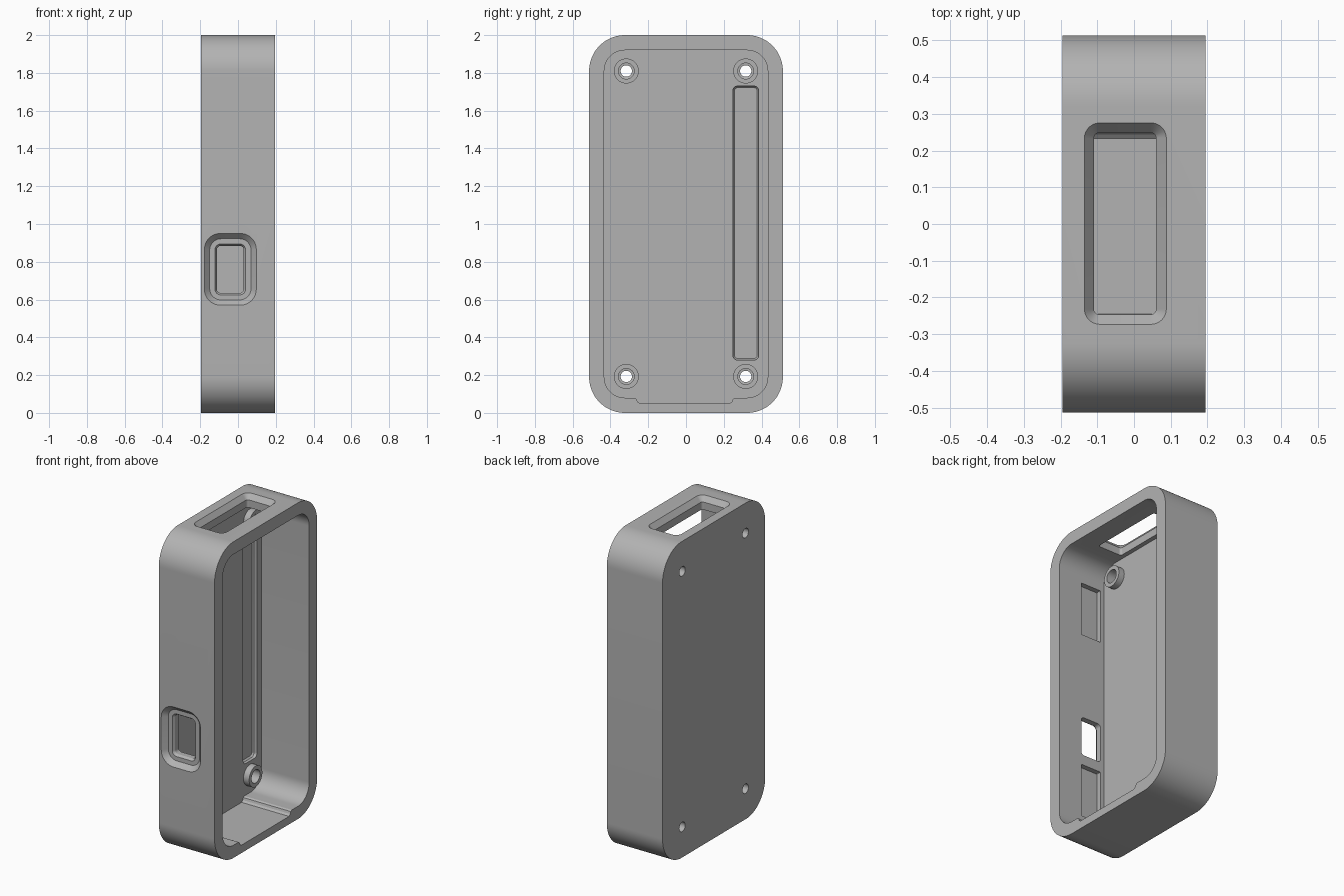
import bpy, bmesh
from math import sin, cos, pi, radians

if "Cube" in bpy.data.objects:
    bpy.data.objects.remove(bpy.data.objects["Cube"])

grey = bpy.data.materials.new("mid grey")
grey.use_nodes = True
GREY = (0.45, 0.45, 0.45, 1)
grey.diffuse_color = GREY
grey.node_tree.nodes["Principled BSDF"].inputs["Base Color"].default_value = GREY


def rounded(u0, u1, v0, v1, r, n=10):
    """Rounded rectangle outline."""
    pts = []
    corners = [(u1 - r, v1 - r), (u0 + r, v1 - r), (u0 + r, v0 + r), (u1 - r, v0 + r)]
    for q, (cu, cv) in enumerate(corners):
        for i in range(n + 1):
            a = (q + i / n) * pi / 2
            pts.append((cu + r * cos(a), cv + r * sin(a)))
    return pts


def circle(u, v, r, n=32):
    return [(u + r * cos(2 * pi * i / n), v + r * sin(2 * pi * i / n)) for i in range(n)]


def loft(name, axis, sections):
    """Closed solid through outlines placed at depths along an axis."""
    place = {"x": lambda d, u, v: (d, u, v),
             "y": lambda d, u, v: (u, d, v),
             "z": lambda d, u, v: (u, v, d)}[axis]
    bm = bmesh.new()
    rings = [[bm.verts.new(place(d, u, v)) for u, v in pts] for d, pts in sections]
    for a, b in zip(rings, rings[1:]):
        for i in range(len(a)):
            j = (i + 1) % len(a)
            bm.faces.new((a[i], a[j], b[j], b[i]))
    bm.faces.new(rings[0])
    bm.faces.new(rings[-1])
    bmesh.ops.recalc_face_normals(bm, faces=bm.faces)
    mesh = bpy.data.meshes.new(name)
    bm.to_mesh(mesh)
    bm.free()
    mesh.materials.append(grey)
    obj = bpy.data.objects.new(name, mesh)
    bpy.context.collection.objects.link(obj)
    return obj


def combine(target, tool, operation="DIFFERENCE"):
    """Apply a boolean and discard the tool."""
    mod = target.modifiers.new(tool.name, "BOOLEAN")
    mod.operation = operation
    mod.solver = "EXACT"
    mod.object = tool
    bpy.context.view_layer.objects.active = target
    bpy.ops.object.modifier_apply(modifier=mod.name)
    bpy.data.objects.remove(tool)


X, Y, FLOOR = 0.195, 0.513, -0.137

# Outer shell
outline = rounded(-Y, Y, 0, 2, 0.19, 20)
case = loft("case_shell", "x", [(-X, outline), (X, outline)])

# Main cavity, open towards +x
inner = rounded(-0.433, 0.433, 0.08, 1.92, 0.11, 14)
combine(case, loft("cavity", "x", [(FLOOR, inner), (0.3, inner)]))

# Shallow channel across the bottom wall
channel = [(-0.275, 0.2), (-0.275, 0.081), (-0.262, 0.074), (-0.257, 0.06), (-0.245, 0.05),
           (0.232, 0.05), (0.244, 0.06), (0.249, 0.074), (0.262, 0.081), (0.262, 0.2)]
combine(case, loft("channel", "x", [(FLOOR, channel), (0.3, channel)]))

# Long groove in the floor, with a softened bottom edge
groove = rounded(0.248, 0.385, 0.28, 1.73, 0.025)
groove_low = rounded(0.256, 0.377, 0.288, 1.722, 0.018)
combine(case, loft("groove", "x", [(FLOOR - 0.03, groove_low), (FLOOR - 0.02, groove), (0, groove)]))

# Screw bosses with stepped bores
for y in (-0.316, 0.316):
    for z in (0.193, 1.81):
        ring = circle(y, z, 0.066)
        combine(case, loft("boss", "x", [(FLOOR - 0.02, ring), (FLOOR + 0.04, ring)]), "UNION")
        wide, narrow = circle(y, z, 0.042), circle(y, z, 0.03)
        combine(case, loft("bore", "x", [(-0.3, narrow), (FLOOR - 0.02, narrow),
                                         (FLOOR - 0.02 + 0.002, wide), (0.1, wide)]))

# Top window with a chamfered rim
wide = rounded(-0.135, 0.088, -0.273, 0.275, 0.042)
narrow = rounded(-0.109, 0.06, -0.246, 0.248, 0.014)
combine(case, loft("top_window", "z", [(1.85, narrow), (1.968, narrow), (2, wide), (2.1, wide)]))

# Front port: chamfered recess, then a smaller chamfered hole
wide = rounded(-0.178, 0.097, 0.57, 0.95, 0.085)
step = rounded(-0.15, 0.069, 0.598, 0.922, 0.06)
combine(case, loft("port_recess", "y", [(-0.6, wide), (-Y, wide), (-Y + 0.03, step)]))
mouth = rounded(-0.122, 0.04, 0.625, 0.894, 0.03)
hole = rounded(-0.112, 0.03, 0.635, 0.884, 0.02)
combine(case, loft("port_hole", "y", [(-0.6, mouth), (-Y + 0.03, mouth), (-Y + 0.045, hole), (-0.4, hole)]))

# Two blind pockets inside the front wall
for z in (0.4, 1.6):
    pocket = rounded(-0.112, 0.03, z - 0.17, z + 0.17, 0.005, 3)
    combine(case, loft("wall_pocket", "y", [(-0.465, pocket), (-0.4, pocket)]))

# Smooth curves, sharp edges
bpy.ops.object.select_all(action="DESELECT")
case.select_set(True)
bpy.context.view_layer.objects.active = case
bpy.ops.object.shade_smooth_by_angle(angle=radians(25))
